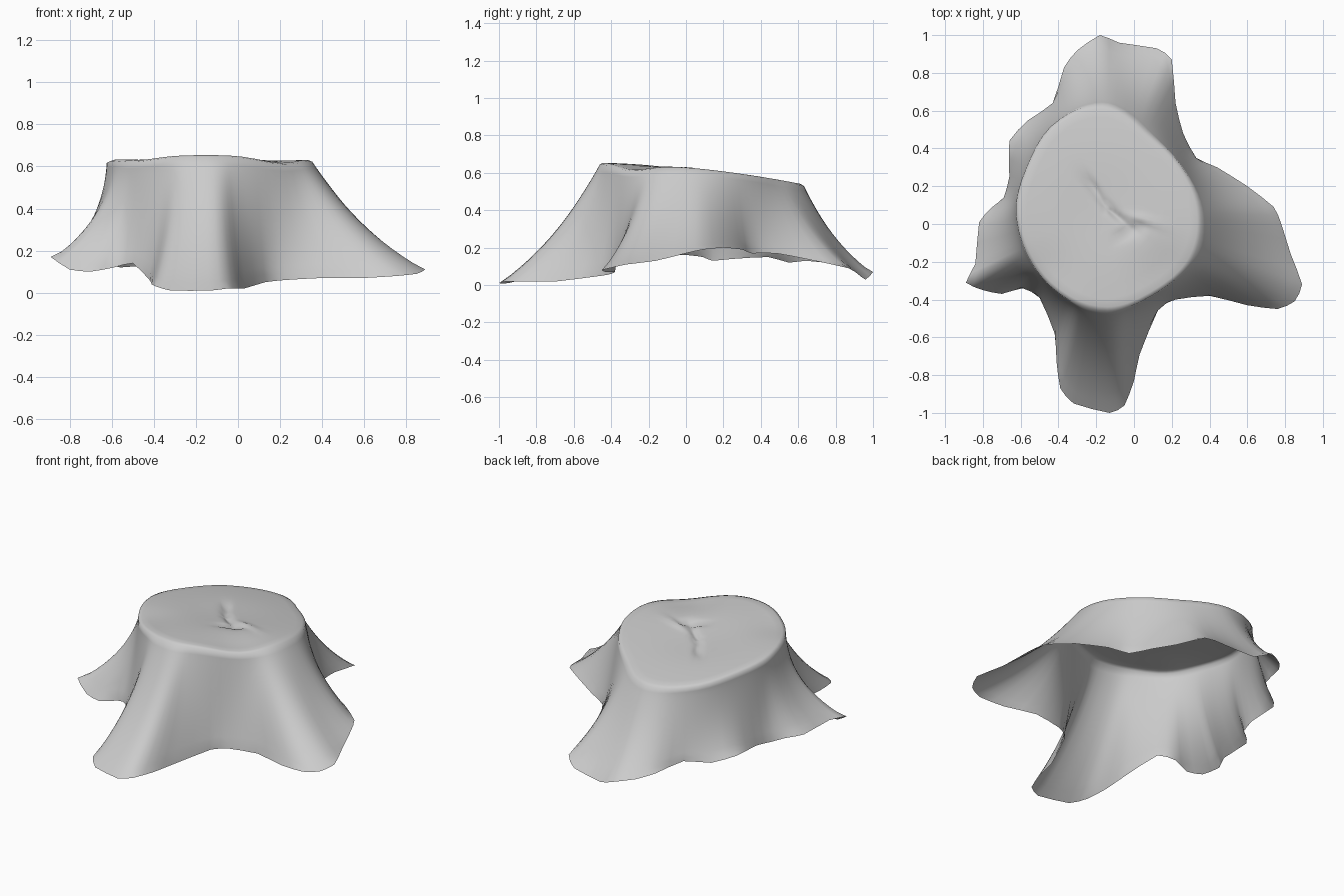
import bpy
import bmesh
from math import atan2, cos, sin, pi, floor, exp, radians
from mathutils import Vector

default_cube = bpy.data.objects.get("Cube")
if default_cube:
    bpy.data.objects.remove(default_cube, do_unlink=True)

# Ragged lower edge, anticlockwise from the tip of the left root
ROOT_EDGE = [
    (.89, -.32, .11), (.83, -.16, .13), (.78, .0, .17), (.74, .09, .19),
    (.6, .2, .2), (.44, .3, .19), (.33, .35, .17), (.26, .48, .17),
    (.22, .64, .14), (.2, .87, .09), (.12, .93, .05), (-.08, .96, .03),
    (-.18, 1, .07), (-.3, .92, .09), (-.37, .83, .11), (-.43, .64, .13),
    (-.56, .55, .12), (-.66, .44, .15), (-.66, .25, .14), (-.69, .14, .13),
    (-.75, .09, .15), (-.82, .01, .16), (-.84, -.21, .17), (-.89, -.31, .17),
    (-.8, -.35, .11), (-.7, -.37, .1), (-.59, -.34, .12), (-.5, -.39, .14),
    (-.42, -.58, .06), (-.41, -.73, .04), (-.39, -.87, .03), (-.32, -.95, .01),
    (-.13, -1, .01), (-.05, -.96, .02), (.0, -.83, .02), (.03, -.69, .02),
    (.13, -.45, .05), (.22, -.4, .06), (.4, -.38, .07), (.6, -.43, .07),
    (.76, -.45, .08), (.85, -.41, .09),
]
# Radius of the cut top at equal angles around its centre
TOP_RADII = [.5, .46, .46, .55, .53, .475, .475, .48, .51, .54, .52, .53]
CENTRE = Vector((-.15, .08))
WALL_RINGS = 16
# Heart cracks: x, y, direction in degrees, half length, depth
CRACKS = [(-.22, .2, -50, .08, .02), (-.11, .06, -42, .12, .02),
          (-.02, -.04, 30, .08, .02), (.06, .02, -20, .08, -.012)]
# Low stretches of the rim: x, y, depth
RIM_DIPS = [(.2, -.28, .032), (-.5, -.3, .02)]


def top_radius(angle):
    """Smooth cyclic interpolation of the top radii."""
    n = len(TOP_RADII)
    pos = (angle / (2 * pi)) % 1 * n
    i, t = floor(pos), pos % 1
    a, b, c, d = (TOP_RADII[(i + k) % n] for k in (-1, 0, 1, 2))
    return b + t / 2 * (c - a + t * (2*a - 5*b + 4*c - d + t * (3*b - a - 3*c + d)))


def top_height(x, y):
    """Tilted, slightly dished cut with a cracked heart."""
    z = .63 - .093 * y - .085 * y * y
    z -= .015 * exp(-((x - CENTRE.x) ** 2 + (y - CENTRE.y) ** 2) / .06)
    for cx, cy, depth in RIM_DIPS:
        z -= depth * exp(-((x - cx) ** 2 + (y - cy) ** 2) / .03)
    for cx, cy, degrees, length, depth in CRACKS:
        c, s = cos(radians(degrees)), sin(radians(degrees))
        along = (x - cx) * c + (y - cy) * s
        across = (y - cy) * c - (x - cx) * s
        z -= depth * exp(-(across / .022) ** 2 - (along / length) ** 2)
    return z


def subdivide_edge(points):
    """Add one rounded point between each pair of neighbours."""
    result = []
    n = len(points)
    for i in range(n):
        a, b, c, d = (Vector(points[(i + k) % n]) for k in (-1, 0, 1, 2))
        result += [b, (b + c) * .53 - (a + d) * .03]
    return result


def blur_edge(points, reach):
    """Average every point with its neighbours."""
    n = len(points)
    span = range(-reach, reach + 1)
    return [sum((points[(i + k) % n] for k in span), Vector()) / len(span)
            for i in range(n)]


def bridge(bm, upper, lower):
    n = len(upper)
    for i in range(n):
        j = (i + 1) % n
        bm.faces.new((upper[i], lower[i], lower[j], upper[j]))


bm = bmesh.new()
edge = subdivide_edge(ROOT_EDGE)
soft_edge = blur_edge(edge, 2)
angles = [atan2(p.y - CENTRE.y, p.x - CENTRE.x) for p in edge]


def rim_point(angle, scale=1):
    return CENTRE + Vector((cos(angle), sin(angle))) * top_radius(angle) * scale


def top_ring(scale):
    points = [rim_point(angle, scale) for angle in angles]
    return [bm.verts.new((*p, top_height(*p))) for p in points]


# Cut top
heart = bm.verts.new((*CENTRE, top_height(*CENTRE)))
scales = [.05, .1, .15, .2, .26, .32, .38, .44, .52, .62, .75, .88, .96]
rings = [top_ring(s) for s in scales]
for i in range(len(edge)):
    bm.faces.new((heart, rings[0][i], rings[0][(i + 1) % len(edge)]))

# Bark wall flaring out into the roots, starting with a slightly worn rim
for k in range(WALL_RINGS + 1):
    s = k / WALL_RINGS
    ring = []
    for p, soft, angle in zip(edge, soft_edge, angles):
        rim = rim_point(angle)
        power = 1.1 + .5 * s + .5 * max(0, -cos(angle))
        target = soft.lerp(p, s)
        flat = rim.lerp(target.xy, s ** power)
        z = top_height(*rim) - .008 * (1 - s)
        ring.append(bm.verts.new((*flat, z + (target.z - z) * s)))
    rings.append(ring)

for upper, lower in zip(rings, rings[1:]):
    bridge(bm, upper, lower)

# Soften the wall where neighbouring roots meet
wall = [v for ring in rings[len(scales) + 1:-1] for v in ring]
for _ in range(2):
    bmesh.ops.smooth_vert(bm, verts=wall, factor=.4,
                          use_axis_x=True, use_axis_y=True, use_axis_z=True)

mesh = bpy.data.meshes.new("tree_stump")
bm.normal_update()
bm.to_mesh(mesh)
bm.free()
stump = bpy.data.objects.new("tree_stump", mesh)
bpy.context.collection.objects.link(stump)

# Plain grey finish
grey = bpy.data.materials.new("plain_grey")
grey.use_nodes = True
colour = (.6, .6, .6, 1)
grey.diffuse_color = colour
grey.node_tree.nodes["Principled BSDF"].inputs["Base Color"].default_value = colour
mesh.materials.append(grey)

bpy.context.view_layer.objects.active = stump
stump.select_set(True)
bpy.ops.object.shade_smooth()
